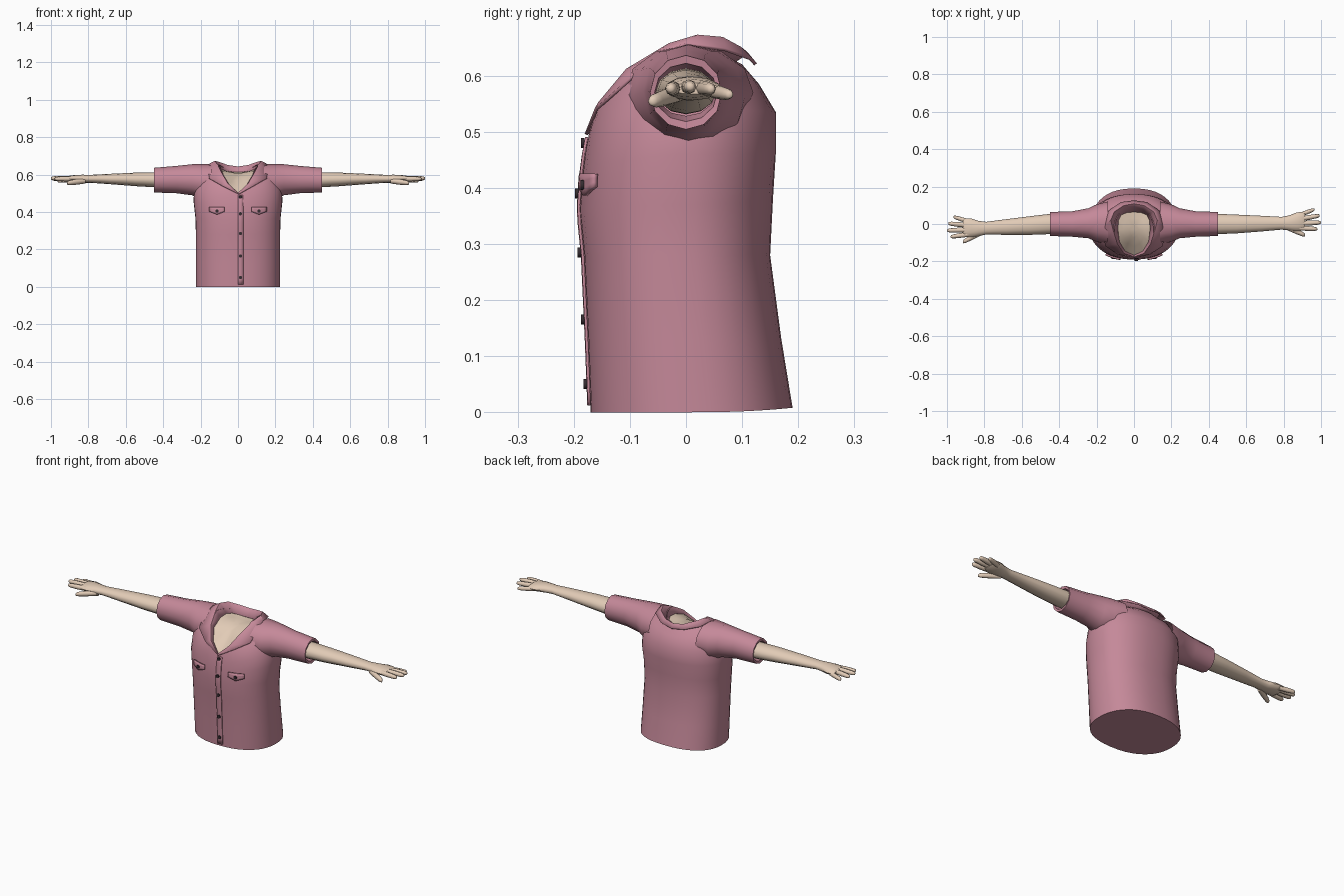
import bpy, bmesh, math
from mathutils import Vector
from mathutils.bvhtree import BVHTree

if "Cube" in bpy.data.objects:
    bpy.data.objects.remove(bpy.data.objects["Cube"])


def material(name, rgb):
    m = bpy.data.materials.new(name)
    m.diffuse_color = (*rgb, 1)
    m.use_nodes = True
    m.node_tree.nodes["Principled BSDF"].inputs["Base Color"].default_value = m.diffuse_color
    return m


PINK = material("shirt_pink", (0.56, 0.25, 0.32))
SKIN = material("skin", (0.76, 0.60, 0.47))
DARK = material("button_dark", (0.035, 0.025, 0.03))


def finish(name, bm, mat, angle=40):
    bmesh.ops.recalc_face_normals(bm, faces=bm.faces)
    me = bpy.data.meshes.new(name)
    bm.to_mesh(me)
    bm.free()
    me.materials.append(mat)
    ob = bpy.data.objects.new(name, me)
    bpy.context.collection.objects.link(ob)
    bpy.ops.object.select_all(action='DESELECT')
    ob.select_set(True)
    bpy.context.view_layer.objects.active = ob
    bpy.ops.object.shade_smooth_by_angle(angle=math.radians(angle))
    return ob


def loft(rings, closed=True, cap_start=False, cap_end=False):
    """Skin a list of point rings that all have the same length."""
    bm = bmesh.new()
    vs = [[bm.verts.new(p) for p in r] for r in rings]
    n = len(vs[0])
    for a, b in zip(vs, vs[1:]):
        for i in range(n if closed else n - 1):
            j = (i + 1) % n
            bm.faces.new((a[i], a[j], b[j], b[i]))
    if cap_start:
        bm.faces.new(vs[0])
    if cap_end:
        bm.faces.new(vs[-1])
    return bm


# Torso: rings of half width, front y, back y, side z, front z, back z
def torso_ring(hw, yf, yb, zs, zf, zb, e, n=40):
    pts = []
    for i in range(n):
        a = 2 * math.pi * i / n - math.pi / 2
        c, s = math.cos(a), math.sin(a)
        x = hw * math.copysign(abs(c) ** e, c) if abs(c) > 1e-6 else 0
        mid, half = (yf + yb) / 2, (yb - yf) / 2
        y = mid + half * math.copysign(abs(s) ** e, s)
        if s < 0:
            z = zs + (zf - zs) * math.asin(min(1, -s)) / (math.pi / 2)
        else:
            z = zs + (zb - zs) * s * s
        pts.append((x, y, z))
    return pts


TORSO = [
    (.225, -.170, .190, .00, .00, .008, .87),
    (.225, -.175, .170, .13, .13, .13, .87),
    (.225, -.182, .150, .28, .28, .28, .87),
    (.228, -.190, .155, .37, .36, .38, .87),
    (.238, -.184, .160, .46, .43, .46, .87),
    (.232, -.180, .160, .54, .46, .535, .90),
    (.190, -.175, .130, .63, .48, .585, .95),
    (.105, -.170, .100, .655, .50, .62, 1.0),
]
bm = loft([torso_ring(*r) for r in TORSO], cap_start=True)
tree = BVHTree.FromBMesh(bm)
finish("shirt_torso", bm, PINK, 50)


def front(x, z, lift=0.004, default=-.17):
    """Point just in front of the shirt at the given x and z."""
    hit = tree.ray_cast(Vector((x, -1, z)), Vector((0, 1, 0)))[0]
    return (x, (hit.y if hit else default) - lift, z)


# Collar: inner edge, raised fold and outer flap, half of each then mirrored
inner = [(0, -.168, .495), (.05, -.145, .545), (.08, -.095, .595), (.088, -.03, .62),
         (.085, .02, .625), (.07, .05, .62), (.04, .062, .615), (0, .066, .612)]
fold = [(0, -.174, .50), (.055, -.155, .55), (.09, -.105, .61), (.113, -.03, .655),
        (.125, .02, .670), (.105, .065, .666), (.055, .098, .648), (0, .108, .64)]
flap = [front(.005, .495, .006), front(.085, .54, .008), front(.155, .58, .010),
        (.158, -.06, .63), (.152, .0, .656), (.135, .07, .646), (.07, .115, .63),
        (0, .124, .62)]


def full(half):
    return half + [(-x, y, z) for x, y, z in half[-2:0:-1]]


collar = finish("collar", loft([full(inner), full(fold), full(flap)]), PINK, 35)
mod = collar.modifiers.new("thickness", 'SOLIDIFY')
mod.thickness = 0.006
mod.offset = 0

# Chest skin closing the neck opening
centre = Vector((0, -.03, .605))
edge = [Vector(p) for p in full(inner)]
finish("chest", loft([[p.lerp(centre, t) for p in edge] for t in (0, .35, .7)],
                     cap_end=True), SKIN, 60)


# Limbs: rings of x, centre y, centre z, radius y, radius z
def limb(name, rings, side, shift, mat, n=12, cap_start=True, cap_end=True):
    loops = []
    for x, yc, zc, ry, rz in rings:
        dy = shift * max(0, x - .45) / .45
        loops.append([(side * x,
                       yc + dy + ry * math.cos(2 * math.pi * i / n),
                       zc + rz * math.sin(2 * math.pi * i / n)) for i in range(n)])
    finish(name, loft(loops, cap_start=cap_start, cap_end=cap_end), mat, 50)


SLEEVE = [(.14, .005, .570, .115, .085), (.20, .005, .562, .100, .094),
          (.245, .004, .572, .080, .083), (.33, 0, .573, .068, .073),
          (.45, 0, .570, .064, .066), (.448, 0, .570, .056, .052),
          (.40, 0, .570, .052, .042)]
ARM = [(.38, 0, .572, .053, .041), (.45, 0, .572, .054, .040), (.55, 0, .574, .050, .036),
       (.68, .002, .576, .042, .028), (.79, .004, .577, .034, .021),
       (.83, .006, .577, .040, .022), (.87, .012, .577, .050, .021),
       (.905, .015, .577, .050, .016), (.915, .015, .577, .044, .010)]
# Fingers: base x, y, z, tip x, y, z, radius
FINGERS = {"little_finger": (.885, .048, .572, .965, .078, .566, .012),
           "ring_finger": (.89, .027, .578, .993, .045, .576, .013),
           "middle_finger": (.89, .003, .580, 1.0, .008, .580, .013),
           "index_finger": (.88, -.021, .577, .98, -.027, .577, .013),
           "thumb": (.815, -.016, .567, .915, -.060, .554, .015)}

for label, side, shift in (("right", 1, 0), ("left", -1, -.035)):
    limb(label + "_sleeve", SLEEVE, side, 0, PINK, cap_start=False, cap_end=False)
    limb(label + "_arm", ARM, side, shift, SKIN)
    for name, (x0, y0, z0, x1, y1, z1, r) in FINGERS.items():
        rings = []
        for t, k in ((0, 1), (.5, 1), (.85, .85), (.97, .6), (1, .3)):
            rings.append((x0 + (x1 - x0) * t, y0 + (y1 - y0) * t,
                          z0 + (z1 - z0) * t, r * k, r * k))
        limb(label + "_" + name, rings, side, shift, SKIN, n=8)

# Placket strip down the front
cols = [[front(x, .012 + .478 * i / 16, .003) for i in range(17)] for x in (0, .014, .028)]
strip = finish("placket", loft(cols, closed=False), PINK)
mod = strip.modifiers.new("thickness", 'SOLIDIFY')
mod.thickness = 0.005
mod.offset = 0

# Pocket flaps with a pointed lower edge
for label, side in (("right", 1), ("left", -1)):
    rows = []
    for i in range(7):
        x = .072 + .08 * i / 6
        low = .386 + .016 * abs(i - 3) / 3
        rows.append([front(side * x, low + (.425 - low) * j / 3, .007) for j in range(4)])
    pocket = finish(label + "_pocket_flap", loft(rows, closed=False), PINK)
    mod = pocket.modifiers.new("thickness", 'SOLIDIFY')
    mod.thickness = 0.009
    mod.offset = 0


# Buttons
def button(name, x, z, lift):
    bm = bmesh.new()
    bmesh.ops.create_cone(bm, cap_ends=True, segments=10, radius1=.009, radius2=.009, depth=.006)
    loc = front(x, z, lift)
    for v in bm.verts:
        v.co = Vector((v.co.x, v.co.z, v.co.y)) + Vector(loc)
    finish(name, bm, DARK)


for i, z in enumerate((.05, .165, .285, .39, .48)):
    button(f"front_button_{i + 1}", .013, z, .008)
for label, x in (("right", .112), ("left", -.112)):
    button(label + "_pocket_button", x, .405, .013)
